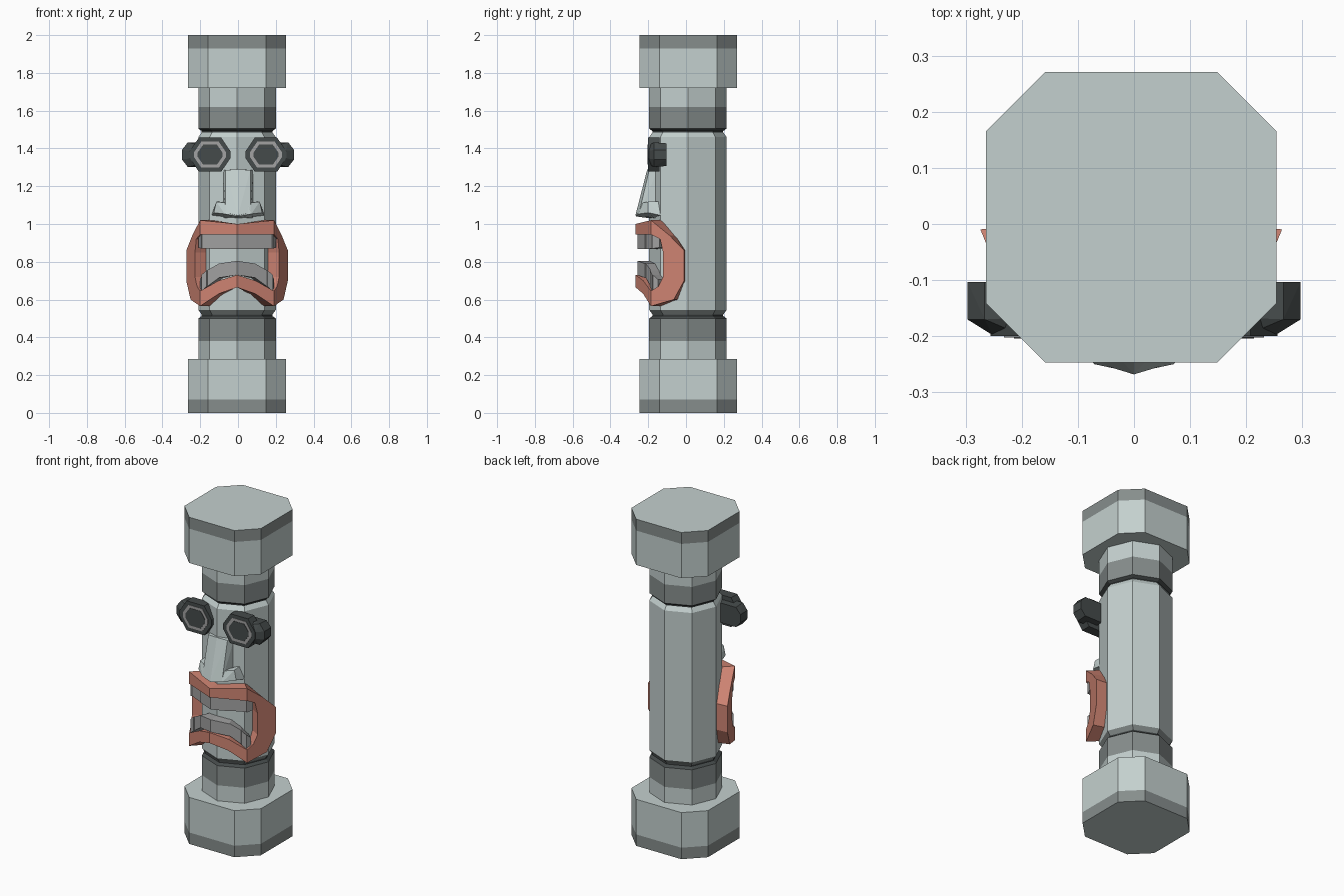
import bpy, bmesh
from math import cos, sin, pi, floor

if "Cube" in bpy.data.objects:
    bpy.data.objects.remove(bpy.data.objects["Cube"])

CX, CY = -0.005, 0.01


def material(name, c):
    m = bpy.data.materials.new(name)
    m.diffuse_color = (*c, 1)
    m.use_nodes = True
    m.node_tree.nodes["Principled BSDF"].inputs["Base Color"].default_value = m.diffuse_color
    return m


STONE = material("pale_stone", (0.55, 0.63, 0.62))
BAND = material("dark_stone", (0.24, 0.27, 0.265))
BLACK = material("charcoal", (0.06, 0.07, 0.07))
RING = material("light_grey", (0.36, 0.36, 0.36))
LIP = material("salmon", (0.62, 0.23, 0.17))


def finish(name, bm, mats):
    bmesh.ops.recalc_face_normals(bm, faces=bm.faces)
    me = bpy.data.meshes.new(name)
    bm.to_mesh(me)
    bm.free()
    for m in mats:
        me.materials.append(m)
    ob = bpy.data.objects.new(name, me)
    bpy.context.collection.objects.link(ob)
    return ob


def loft(name, rings, mats, bands=None, closed=False):
    """Join rings of points; cap the ends, or close the chain into a loop."""
    bm = bmesh.new()
    vs = [[bm.verts.new(p) for p in r] for r in rings]
    n = len(vs[0])
    pairs = list(zip(vs, vs[1:])) + ([(vs[-1], vs[0])] if closed else [])
    for b, (r, s) in enumerate(pairs):
        for i in range(n):
            j = (i + 1) % n
            f = bm.faces.new((r[i], r[j], s[j], s[i]))
            f.material_index = bands[b] if bands else 0
    if not closed:
        bm.faces.new(vs[0])
        bm.faces.new(vs[-1])
    return finish(name, bm, mats)


def hull(name, pts, mat):
    bm = bmesh.new()
    for p in pts:
        bm.verts.new(p)
    r = bmesh.ops.convex_hull(bm, input=bm.verts)
    bmesh.ops.delete(bm, geom=[v for v in bm.verts if not v.link_faces], context='VERTS')
    bmesh.ops.dissolve_limit(bm, angle_limit=0.02, verts=bm.verts, edges=bm.edges)
    return finish(name, bm, [mat])


# Column shaft: octagon with a corner facing front, two grooves
def octagon(r, z):
    return [(CX + r * cos(k * pi / 4), CY + r * sin(k * pi / 4), z) for k in range(8)]


R = 0.205
shaft = [(R, .27), (R, .38), (R, .5), (.187, .513), (.187, .521), (R, .545),
         (R, 1.46), (.187, 1.485), (.187, 1.492), (R, 1.505), (R, 1.62), (R, 1.73)]
loft("column_shaft", [octagon(r, z) for r, z in shaft], [STONE, BAND, BLACK],
     [0, 1, 2, 2, 1, 0, 0, 2, 2, 1, 0])


# Base and capital: chamfered squares
def chamfered(z, h=0.259, f=0.153):
    pts = [(h, -f), (h, f), (f, h), (-f, h), (-h, f), (-h, -f), (-f, -h), (f, -h)]
    return [(CX + x, CY + 0.002 + y, z) for x, y in pts]


loft("base_block", [chamfered(z) for z in (0, .07, .285)], [STONE, BAND], [1, 0])
loft("capital_block", [chamfered(z) for z in (1.72, 1.93, 2)], [STONE, BAND], [0, 1])


# Eyes: octagonal goggles with side pieces wrapping backwards
def eye_ring(s, rx, rz, y):
    shape = [(1, .2), (.55, 1), (-.55, 1), (-1, .2), (-1, -.2), (-.55, -1), (.55, -1), (1, -.2)]
    return [(s * (0.148 + rx * u), y, 1.367 + rz * v) for u, v in shape]


for s, side in ((-1, "left"), (1, "right")):
    loft(side + "_eye_frame", [eye_ring(s, .108, .09, -.2), eye_ring(s, .108, .09, -.14)], [BLACK])
    loft(side + "_eye_ring", [eye_ring(s, .084, .069, -.202), eye_ring(s, .084, .069, -.19)], [RING])
    loft(side + "_eye_pupil", [eye_ring(s, .066, .053, -.204), eye_ring(s, .066, .053, -.19)], [BLACK])
    wrap = [(.2, -.198, .05), (.252, -.198, .02), (.15, -.165, .065), (.266, -.17, .065),
            (.297, -.17, .025), (.15, -.103, .06), (.266, -.103, .06), (.297, -.103, .025)]
    hull(side + "_eye_side", [(s * x, y, 1.367 + k * z) for x, y, z in wrap for k in (-1, 1)], BLACK)
    # Nostril
    wing = [(.05, -.24, 1.11), (.115, -.2, 1.118), (.128, -.2, 1.06), (.07, -.25, 1.053),
            (.14, -.13, 1.045), (.11, -.13, 1.12), (0, -.15, 1.025), (0, -.265, 1.04)]
    hull(side + "_nostril", [(s * x, y, z) for x, y, z in wing], STONE)

# Nose bridge
bridge = [(0, -.205, 1.29), (.065, -.195, 1.285), (.08, -.15, 1.285),
          (0, -.268, 1.045), (.066, -.248, 1.06), (.08, -.15, 1.03)]
hull("nose_bridge", [(s * x, y, z) for x, y, z in bridge for s in (-1, 1)], STONE)


# Mouth parts follow the octagon: t = 0 is the front corner, each step is one side
def wrap_point(t, z, r):
    k = floor(t)
    f = t - k
    a, b = k * pi / 4, (k + 1) * pi / 4
    return (CX + r * (sin(a) * (1 - f) + sin(b) * f),
            CY - r * (cos(a) * (1 - f) + cos(b) * f), z)


# Lips: closed band given as (outer t, z, inner t, z)
lip = [(0, 1.0, 0, .945), (1, 1.02, 1, .945), (1.5, .94, 1.25, .92), (1.9, .86, 1.33, .85),
       (1.9, .70, 1.33, .72), (1.62, .60, 1.2, .67), (1, .565, 1, .645), (.5, .63, .5, .70),
       (0, .665, 0, .73)]
full = lip + [(-a, b, -c, d) for a, b, c, d in lip[-2:0:-1]]
loft("lips", [[wrap_point(a, b, .277), wrap_point(c, d, .277),
               wrap_point(c, d, .19), wrap_point(a, b, .19)] for a, b, c, d in full],
     [LIP], closed=True)


# Teeth: rows given as (t, bottom z, top z), slightly stepped in depth
def teeth(name, row):
    for s in (-1, 1):
        for i, (p, q) in enumerate(zip(row, row[1:])):
            r = .268 - .006 * (i % 2)
            loft(f"{name}_{'left' if s < 0 else 'right'}_{i + 1}",
                 [[wrap_point(s * t, lo, r), wrap_point(s * t, hi, r),
                   wrap_point(s * t, hi, .19), wrap_point(s * t, lo, .19)] for t, lo, hi in (p, q)],
                 [RING])


teeth("upper_tooth", [(0, .868, .945), (.52, .868, .947), (1, .87, .95), (1.2, .875, .94)])
teeth("lower_tooth", [(0, .73, .805), (.52, .715, .79), (.85, .67, .755), (1, .645, .73), (1.15, .64, .705)])
